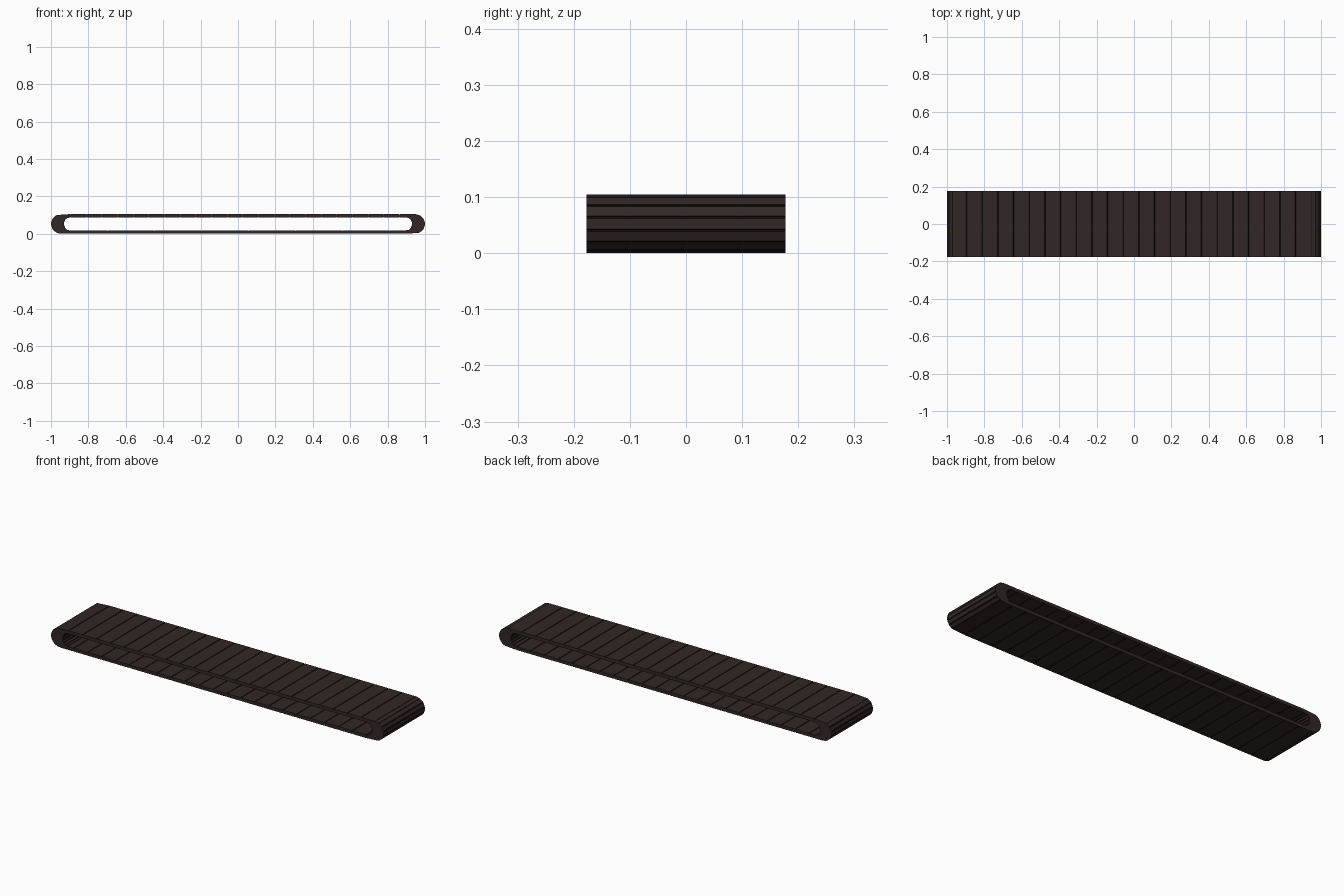
import bpy, bmesh, math
from mathutils import Vector

if "Cube" in bpy.data.objects:
    bpy.data.objects.remove(bpy.data.objects["Cube"], do_unlink=True)

HEIGHT, HALF_WIDTH, THICK = 0.105, 0.177, 0.018
R = HEIGHT / 2
ARC_X = 1 - R            # centre of the rounded ends
INNER_X = 0.90           # centre of the inner end curve
FIRST, RUN = -0.895, 22  # first seam and slat count of a straight run
SEAM = 0.0025


def make_material(name, color):
    m = bpy.data.materials.new(name)
    m.use_nodes = True
    m.diffuse_color = color
    bsdf = m.node_tree.nodes["Principled BSDF"]
    bsdf.inputs["Base Color"].default_value = color
    bsdf.inputs["Roughness"].default_value = 0.7
    return m


rubber = make_material("dark brown rubber", (0.031, 0.020, 0.020, 1))
groove = make_material("black seam", (0.007, 0.005, 0.005, 1))


def half_loop():
    """Seams as (outer, inner) points: top run, then the right end."""
    seams = []
    for i in range(RUN + 1):
        x = FIRST + (ARC_X - FIRST) * i / RUN
        seams.append((Vector((x, HEIGHT)),
                      Vector((min(x, INNER_X), HEIGHT - THICK))))
    for i in range(1, 7):
        a = math.pi / 2 - math.pi * i / 7
        c, s = math.cos(a), math.sin(a)
        seams.append((Vector((ARC_X + R * c, R + R * s)),
                      Vector((INNER_X + 0.03 * c, R + (R - THICK) * s))))
    return seams


def toward(a, b, dist):
    d = b - a
    return a + d.normalized() * min(dist, d.length * 0.2)


def make_slat(name, start, end):
    """Prism across the belt with chamfered seams, outside and inside."""
    (p0, q0), (p1, q1) = start, end
    profile = [toward(p0, q0, SEAM), toward(p0, p1, SEAM),
               toward(p1, p0, SEAM), toward(p1, q1, SEAM),
               toward(q1, p1, SEAM), toward(q1, q0, SEAM),
               toward(q0, q1, SEAM), toward(q0, p0, SEAM)]
    bm = bmesh.new()
    rings = [[bm.verts.new((p.x, y, p.y)) for p in profile]
             for y in (-HALF_WIDTH, HALF_WIDTH)]
    for ring in rings:
        bm.faces.new(ring)
    n = len(profile)
    for i in range(n):
        j = (i + 1) % n
        f = bm.faces.new((rings[0][i], rings[0][j], rings[1][j], rings[1][i]))
        # The broad outer and inner faces stay rubber, the seams are black
        f.material_index = 0 if i in (1, 5) else 1
    bmesh.ops.recalc_face_normals(bm, faces=bm.faces[:])
    mesh = bpy.data.meshes.new(name)
    bm.to_mesh(mesh)
    bm.free()
    mesh.materials.append(rubber)
    mesh.materials.append(groove)
    bpy.context.collection.objects.link(bpy.data.objects.new(name, mesh))


# The second half of the belt is the first turned half way round
half = half_loop()
turned = [tuple(Vector((-p.x, HEIGHT - p.y)) for p in s) for s in half]
loop = half + turned
for i, seam in enumerate(loop):
    make_slat(f"belt_slat_{i + 1:02d}", seam, loop[(i + 1) % len(loop)])
